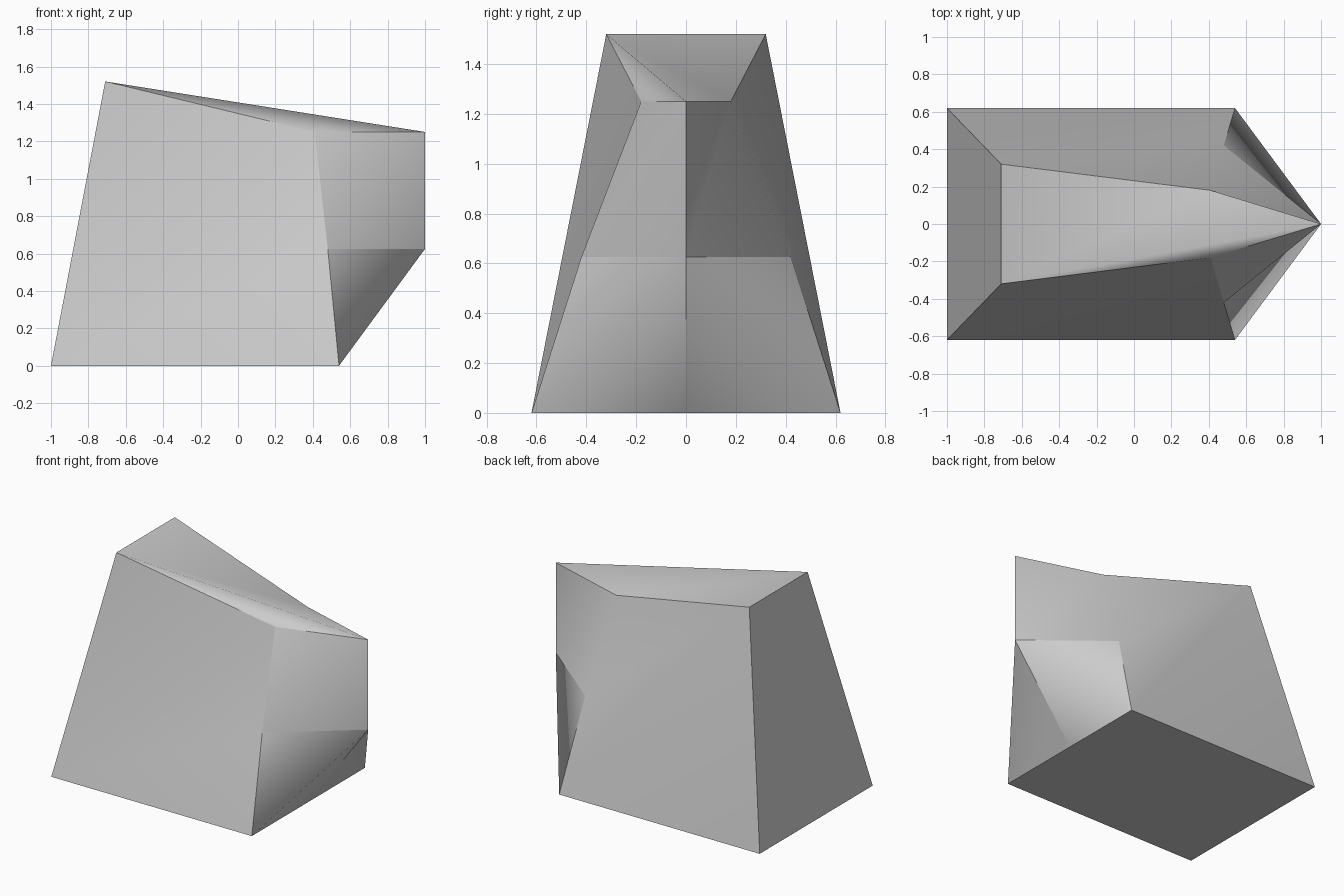
import bpy
import bmesh

cube = bpy.data.objects.get("Cube")
if cube:
    bpy.data.objects.remove(cube, do_unlink=True)

# Single matte grey
GREY = (0.6, 0.6, 0.6, 1.0)
grey = bpy.data.materials.new("plain_grey")
grey.use_nodes = True
grey.diffuse_color = GREY
bsdf = next(n for n in grey.node_tree.nodes if n.type == 'BSDF_PRINCIPLED')
bsdf.inputs["Base Color"].default_value = GREY

bm = bmesh.new()
group = bm.faces.layers.int.new("group")

# Points on the centre line: keel, prow foot, prow tip
keel = bm.verts.new((0.54, 0, 0))
foot = bm.verts.new((1, 0, 0.625))
tip = bm.verts.new((1, 0, 1.25))


def half(s):
    """Side points: rear base, front base, waist, shoulder, rear top."""
    return [bm.verts.new((x, s * y, z)) for x, y, z in (
        (-1, 0.62, 0), (0.54, 0.62, 0), (0.48, 0.42, 0.625),
        (0.41, 0.18, 1.25), (-0.71, 0.32, 1.52))]


def fan(g, *pts):
    """Fill an outline with triangles spreading from its first point."""
    for a, b in zip(pts[1:], pts[2:]):
        face = bm.faces.new((pts[0], a, b))
        face.smooth = True
        face[group] = g


right = half(-1)
left = half(1)
rear_r, base_r, waist_r, shoulder_r, top_r = right
rear_l, base_l, waist_l, shoulder_l, top_l = left

# Sides, dented towards the prow
fan(1, *right)
fan(2, top_l, *left[:4])

# Upper prow
fan(3, waist_r, foot, tip, shoulder_r)
fan(2, shoulder_l, waist_l, foot, tip)

# Lower prow
fan(4, base_r, keel, foot, waist_r)
fan(5, base_l, keel, foot, waist_l)

# Roof, back and underside
fan(6, top_r, shoulder_r, tip, shoulder_l, top_l)
fan(7, rear_r, top_r, top_l, rear_l)
fan(8, keel, base_r, rear_r, rear_l, base_l)

bmesh.ops.recalc_face_normals(bm, faces=bm.faces[:])

# Keep the borders between the faceted regions crisp
for e in bm.edges:
    e.smooth = len({f[group] for f in e.link_faces}) == 1

bm.faces.layers.int.remove(group)
mesh = bpy.data.meshes.new("wedge_block")
bm.to_mesh(mesh)
bm.free()
mesh.materials.append(grey)
block = bpy.data.objects.new("wedge_block", mesh)
bpy.context.collection.objects.link(block)
